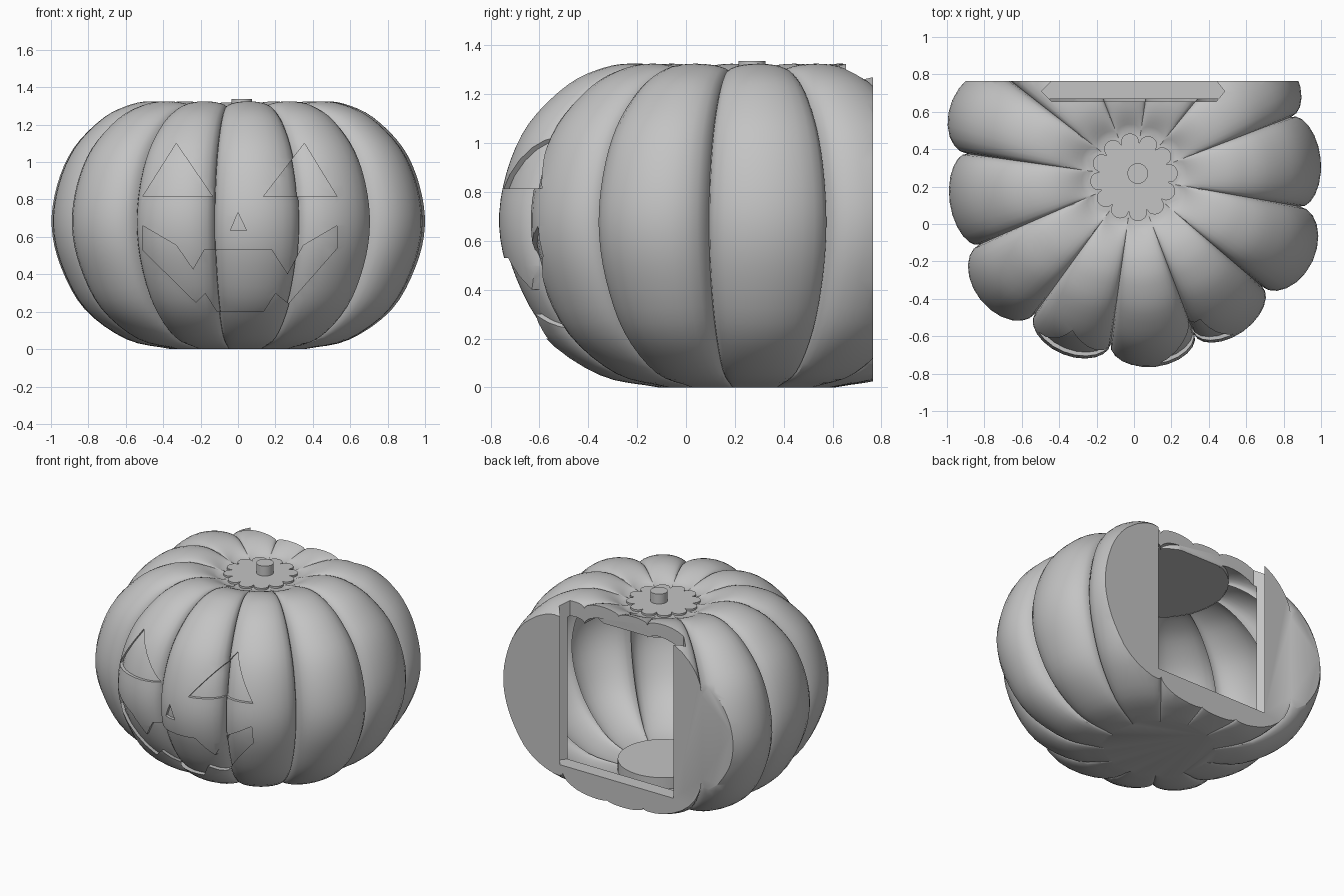
import bpy, bmesh, math
from mathutils import Vector

old = bpy.data.objects.get("Cube")
if old:
    bpy.data.objects.remove(old, do_unlink=True)

CX, CY = 0.0, 0.25
STEPS = 12
MID = 0.66

grey = bpy.data.materials.new("plain grey")
grey.use_nodes = True
grey.diffuse_color = (0.55, 0.55, 0.55, 1)
grey.node_tree.nodes["Principled BSDF"].inputs["Base Color"].default_value = (0.55, 0.55, 0.55, 1)

# Half profiles (radius, height) along the lobe ridge and along the groove
RIDGE = [(.36, 0), (.6, .05), (.83, .21), (.96, .44), (1.01, .66), (.98, .88), (.89, 1.08),
         (.73, 1.24), (.58, 1.31), (.46, 1.325), (.36, 1.305), (.26, 1.255)]
GROOVE = [(.34, 0), (.57, .07), (.75, .24), (.86, .45), (.9, .66), (.875, .86), (.8, 1.04),
          (.68, 1.18), (.56, 1.26), (.45, 1.29), (.34, 1.28), (.22, 1.255)]
# Groove angle before each lobe and extra bulge of the lobe, from the front towards +x
EDGES = [-8, 21, 49.5, 80, 111, 141, 171.5, 201.5, 232, 262, 293.5, 324, 352]
BULGE = [.01, 0, .045, -.007, .02, 0, 0, 0, .045, -.015, .04, .01]
LOBES = len(BULGE)


def smooth_profile(pts, sub=4):
    """Catmull-Rom curve through the points."""
    p = [Vector(q) for q in pts]
    p = [2 * p[0] - p[1]] + p + [2 * p[-1] - p[-2]]
    out = []
    for i in range(1, len(p) - 2):
        a, b, c, d = p[i - 1:i + 3]
        for k in range(sub):
            t = k / sub
            out.append(0.5 * (2 * b + (c - a) * t + (2 * a - 5 * b + 4 * c - d) * t * t
                              + (3 * b - a - 3 * c + d) * t ** 3))
    return out + [p[-2]]


def finish(name, bm):
    bmesh.ops.recalc_face_normals(bm, faces=bm.faces[:])
    me = bpy.data.meshes.new(name)
    bm.to_mesh(me)
    bm.free()
    me.materials.append(grey)
    ob = bpy.data.objects.new(name, me)
    bpy.context.scene.collection.objects.link(ob)
    return ob


def pumpkin(name, inset):
    """Closed ribbed body, shrunk by the inset."""
    bm = bmesh.new()
    rings = []
    for hi, lo in zip(smooth_profile(RIDGE), smooth_profile(GROOVE)):
        ring = []
        for i in range(LOBES * STEPS):
            lobe, k = divmod(i, STEPS)
            a = math.pi * (k / STEPS - 0.5)
            share = 0.5 + 0.5 * math.sin(a)
            ang = math.radians(EDGES[lobe] * (1 - share) + EDGES[lobe + 1] * share)
            p = lo.lerp(hi, math.cos(a))
            r = p.x * (1 + BULGE[lobe] * math.cos(a)) - inset
            z = MID + (max(p.y, 0) - MID) * (1 - inset / MID)
            ring.append(bm.verts.new((CX + r * math.sin(ang), CY - r * math.cos(ang), z)))
        rings.append(ring)
    n = LOBES * STEPS
    for a, b in zip(rings, rings[1:]):
        for i in range(n):
            bm.faces.new((a[i], a[(i + 1) % n], b[(i + 1) % n], b[i]))
    bm.faces.new(rings[0])
    bm.faces.new(rings[-1])
    return finish(name, bm)


def prisms(name, outlines, start, end):
    """Straight extrusions of 3D outlines, from start offset to end offset."""
    bm = bmesh.new()
    for pts in outlines:
        face = bm.faces.new([bm.verts.new(Vector(p) + Vector(start)) for p in pts])
        res = bmesh.ops.extrude_face_region(bm, geom=[face], use_keep_orig=True)
        moved = [v for v in res["geom"] if isinstance(v, bmesh.types.BMVert)]
        bmesh.ops.translate(bm, verts=moved, vec=Vector(end) - Vector(start))
    return finish(name, bm)


def circle(r, n=48, bump=0.0):
    """Circle around the pumpkin axis, scalloped once per lobe."""
    pts = []
    for i in range(n):
        a = math.tau * i / n
        q = r + bump * math.sqrt(abs(math.cos(LOBES / 2 * a)))
        ang = a + math.radians(6.5)
        pts.append((CX + q * math.sin(ang), CY - q * math.cos(ang), 0))
    return pts


def cut(target, cutter):
    """Subtract the cutter and throw it away."""
    mod = target.modifiers.new("cut", "BOOLEAN")
    mod.operation, mod.solver, mod.object = "DIFFERENCE", "EXACT", cutter
    bpy.context.view_layer.objects.active = target
    bpy.ops.object.modifier_apply(modifier=mod.name)
    bpy.data.objects.remove(cutter, do_unlink=True)


def behind(y):
    """Block covering everything behind a depth."""
    return prisms("back_block", [[(-2, y, 0), (2, y, 0), (2, 3, 0), (-2, 3, 0)]], (0, 0, -1), (0, 0, 3))


# Body with a flat back
body = pumpkin("pumpkin_body", 0)
cut(body, behind(0.765))

# Shallow carved face
EYES = [[(-.51, .815), (-.135, .815), (-.33, 1.1)], [(.135, .815), (.53, .815), (.355, 1.1)]]
NOSE = [(-.04, .635), (.045, .635), (0, .73)]
MOUTH = [(-.51, .66), (-.33, .555), (-.24, .425), (-.18, .53), (.18, .53), (.265, .4), (.35, .555),
         (.53, .66), (.53, .54), (.27, .245), (.2, .3), (.135, .2), (-.11, .2), (-.175, .3),
         (-.225, .25), (-.51, .53)]
carving = prisms("face_carving", [[(x, 0, z) for x, z in s] for s in EYES + [NOSE, MOUTH]],
                 (0, -1.2, 0), (0, -.25, 0))
cut(carving, pumpkin("carving_core", 0.02))
cut(body, carving)

# Hollow inside with a raised round floor and a flat ceiling disc
cavity = pumpkin("cavity", 0.08)
cut(cavity, behind(0.668))
cut(cavity, prisms("floor_plug", [circle(.29)], (0, 0, -.1), (0, 0, .16)))
cut(cavity, prisms("ceiling_plug", [circle(.44)], (0, 0, 1.21), (0, 0, 2)))
cut(body, cavity)
cut(body, prisms("ceiling_disc", [circle(.435)], (0, 0, 1), (0, 0, 1.212)))

# Door slot with V grooves, open at the top
SLOT = [(-.44, .9), (-.44, .765), (-.495, .71), (-.44, .655), (.44, .655), (.485, .71), (.44, .765), (.44, .9)]
cut(body, prisms("door_slot", [[(x, y, 0) for x, y in SLOT]], (0, 0, .195), (0, 0, 2)))

# Scalloped crown and stem
crown = prisms("crown_disc", [circle(.185, 144, .05)], (0, 0, 1.24), (0, 0, 1.268))
stem = prisms("stem", [[(x + .02, y + .02, z) for x, y, z in circle(.055, 32)]], (0, 0, 1.25), (0, 0, 1.337))

for ob in bpy.context.scene.objects:
    ob.select_set(ob in (body, crown, stem))
bpy.context.view_layer.objects.active = body
bpy.ops.object.shade_smooth_by_angle(angle=math.radians(32))
